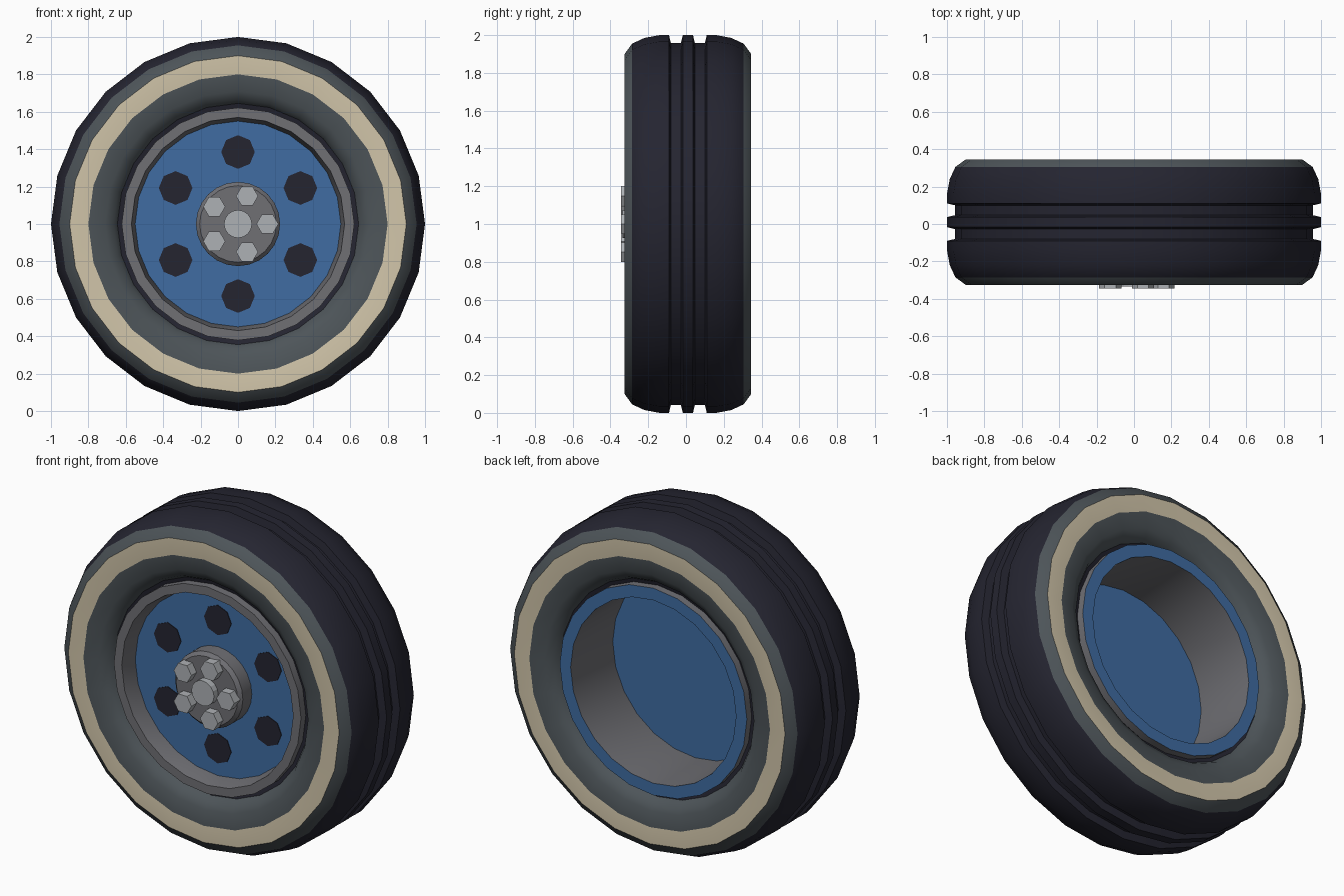
import bpy, bmesh, math

cube = bpy.data.objects.get("Cube")
if cube:
    bpy.data.objects.remove(cube, do_unlink=True)


def material(name, r, g, b):
    m = bpy.data.materials.new(name)
    m.use_nodes = True
    m.diffuse_color = (r, g, b, 1)
    bsdf = next(n for n in m.node_tree.nodes if n.type == 'BSDF_PRINCIPLED')
    bsdf.inputs["Base Color"].default_value = (r, g, b, 1)
    bsdf.inputs["Roughness"].default_value = 0.7
    return m


tread = material("tread black", 0.018, 0.018, 0.03)
wall = material("sidewall grey", 0.075, 0.09, 0.1)
cream = material("cream stripe", 0.64, 0.56, 0.4)
steel = material("rim grey", 0.16, 0.16, 0.175)
blue = material("blue paint", 0.05, 0.15, 0.36)
chrome = material("nut grey", 0.42, 0.44, 0.46)


def lathe(name, profile, mats, sides=24, x=0, z=1, smooth=True, closed=False):
    """Spin (radius, y, material index of the next band) around the y direction."""
    bm = bmesh.new()
    rings = []
    for r, y, _ in profile:
        rings.append([bm.verts.new((r * math.cos(2 * math.pi * i / sides), y,
                                    r * math.sin(2 * math.pi * i / sides)))
                      for i in range(sides)])
    n = len(profile)
    for k in range(n if closed else n - 1):
        a, b = rings[k], rings[(k + 1) % n]
        for i in range(sides):
            j = (i + 1) % sides
            f = bm.faces.new((a[i], a[j], b[j], b[i]))
            f.material_index = profile[k][2]
    bmesh.ops.remove_doubles(bm, verts=bm.verts, dist=1e-5)
    bmesh.ops.recalc_face_normals(bm, faces=bm.faces)
    me = bpy.data.meshes.new(name)
    bm.to_mesh(me)
    bm.free()
    for m in mats:
        me.materials.append(m)
    ob = bpy.data.objects.new(name, me)
    ob.location = (x, 0, z)
    bpy.context.collection.objects.link(ob)
    if smooth:
        bpy.ops.object.select_all(action='DESELECT')
        ob.select_set(True)
        bpy.context.view_layer.objects.active = ob
        bpy.ops.object.shade_smooth_by_angle(angle=math.radians(35))
    return ob


def plug(name, radius, y0, y1, mat, sides, x=0, z=1, bevel=0.0, smooth=False):
    """Solid disc between y0 (front) and y1 (back), with an optional front chamfer."""
    prof = [(0, y0, 0), (radius - bevel, y0, 0)]
    if bevel:
        prof.append((radius, y0 + bevel, 0))
    prof += [(radius, y1, 0), (0, y1, 0)]
    return lathe(name, prof, [mat], sides, x, z, smooth)


# Tyre: half section from the bead to the middle rib, mirrored to the back
MID = 0.01
half = [(0.605, 0.25, 0), (0.645, 0.26, 1), (0.665, 0.295, 1), (0.71, 0.32, 1),
        (0.8, 0.335, 2), (0.9, 0.335, 1), (0.955, 0.295, 0), (0.985, 0.23, 0),
        (1.0, 0.15, 0), (1.0, 0.1, 0), (0.957, 0.09, 0), (0.957, 0.037, 0),
        (1.0, 0.027, 0)]
front = [(r, MID - d, m) for r, d, m in half]
back = [(half[i][0], MID + half[i][1], half[i - 1][2])
        for i in range(len(half) - 1, 0, -1)]
back.append((half[0][0], MID + half[0][1], 0))
lathe("tyre", front + back, [tread, wall, cream], closed=True)

# Rim barrel, with a painted back lip
lathe("rim", [(0.57, -0.29, 0), (0.622, -0.29, 0), (0.622, 0.31, 1),
              (0.55, 0.31, 0), (0.55, -0.19, 0)], [steel, blue], closed=True)

# Wheel disc and hub
plug("wheel_disc", 0.555, -0.19, -0.09, blue, 24)
plug("hub", 0.225, -0.295, -0.18, steel, 24, bevel=0.02, smooth=True)
plug("hub_cap", 0.075, -0.335, -0.28, chrome, 16)

# Dark vent openings
for i in range(6):
    a = math.radians(30 + 60 * i)
    plug(f"vent_{i + 1}", 0.09, -0.194, -0.187, tread, 8,
         0.385 * math.cos(a), 1 + 0.385 * math.sin(a))

# Wheel nuts
for i in range(5):
    a = math.radians(72 * i)
    plug(f"wheel_nut_{i + 1}", 0.059, -0.345, -0.28, chrome, 6,
         0.157 * math.cos(a), 1 + 0.157 * math.sin(a))
